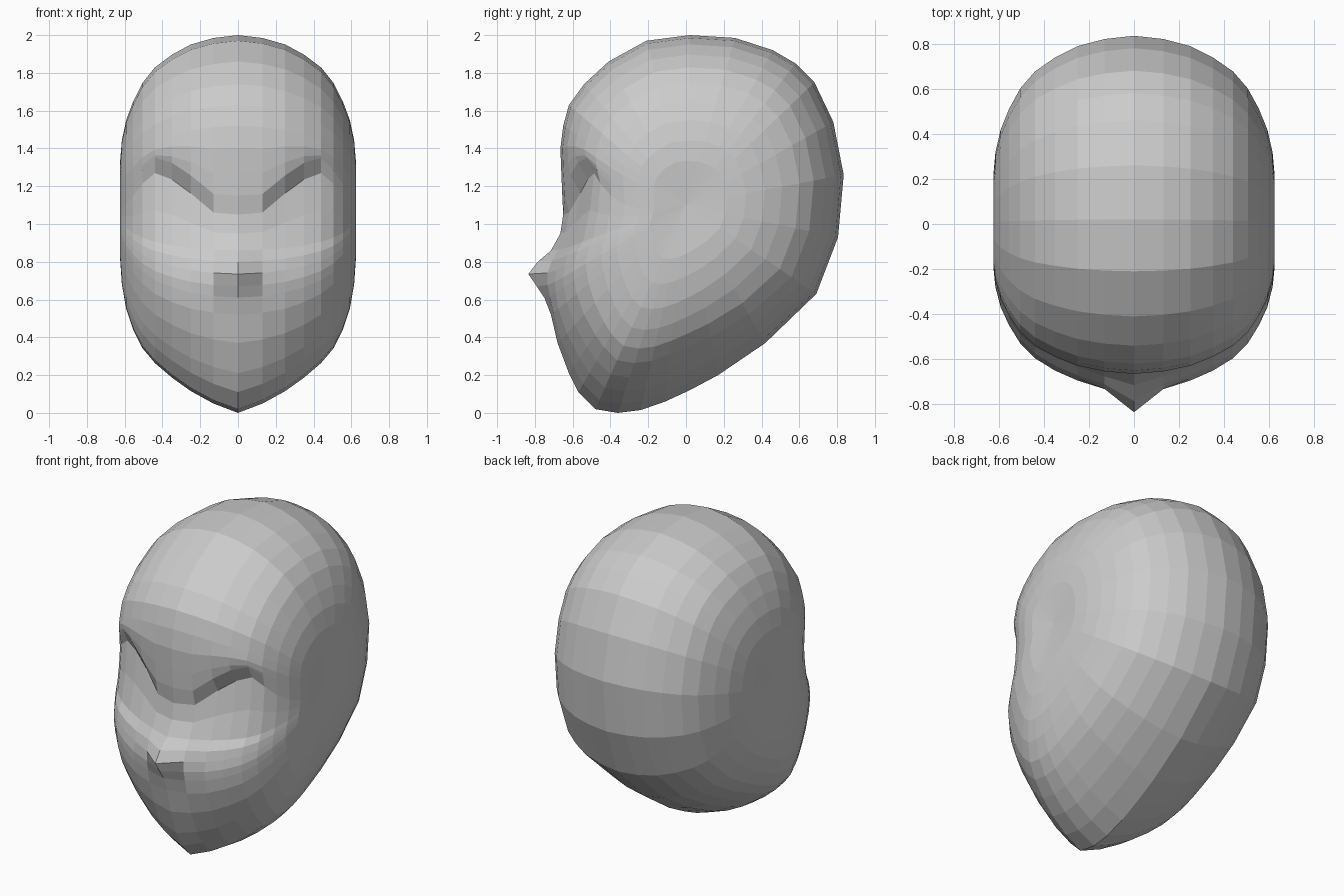
import bpy, bmesh

if "Cube" in bpy.data.objects:
    bpy.data.objects.remove(bpy.data.objects["Cube"])

# Midline side profile (y, z), running from the forehead over the crown to the chin and back up
PROFILE = [
    (-.665, 1.40), (-.65, 1.52), (-.62, 1.63), (-.54, 1.74), (-.41, 1.86), (-.21, 1.97),
    (.02, 2.0), (.26, 1.985), (.46, 1.92), (.58, 1.85), (.68, 1.75), (.78, 1.54),
    (.835, 1.26), (.805, .93), (.69, .63), (.42, .37), (.17, .20), (.02, .12),
    (-.11, .06), (-.24, .015), (-.36, 0), (-.48, .02), (-.57, .11), (-.62, .21),
    (-.68, .37), (-.715, .52), (-.73, .61), (-.735, .67), (-.725, .735), (-.71, .80),
    (-.69, .86), (-.665, .95), (-.65, 1.05), (-.655, 1.15), (-.66, 1.27)]
CENTRE_Z = 1.1

# Side-to-side loops: x, shrink to centre, extra shrink at the jaw, nose, brow lift, eye recess
LOOPS = [
    (0, 0, 0, 1, 0, 0),
    (.13, .017, .028, .18, .01, .02),
    (.25, .055, .05, 0, .11, .055),
    (.35, .115, .055, 0, .18, .055),
    (.44, .19, .05, 0, .21, .04),
    (.505, .28, .03, 0, .15, .015),
    (.555, .39, .01, 0, .08, 0),
    (.592, .50, 0, 0, .03, 0),
    (.615, .62, 0, 0, 0, 0),
    (.624, .74, 0, 0, 0, 0),
    (.616, .89, 0, 0, 0, 0)]

NOSE = {.61: .02, .67: .055, .735: .11, .80: .075, .86: .025}      # forward offset by row
LIFT = {.95: .45, 1.05: 1, 1.15: 1, 1.27: .6, 1.40: .25}           # rows bent up along the brow
RECESS = {.86: .35, .95: .75, 1.05: 1, 1.15: .1}                   # eye socket depth by row


def place(point, loop):
    y, z = point
    x, shrink, jaw, nose, lift, recess = loop
    s = 1 - shrink - jaw * min(1, max(0, (.5 - z) / .4))
    ny, nz = y * s, CENTRE_Z + (z - CENTRE_Z) * s
    if y < -.6:
        ny += recess * RECESS.get(z, 0) - nose * NOSE.get(z, 0)
        nz += lift * LIFT.get(z, 0)
    return x, ny, nz


# Half of the head: concentric loops closed by a flat cap on the side
bm = bmesh.new()
rings = [[bm.verts.new(place(p, loop)) for p in PROFILE] for loop in LOOPS]
n = len(PROFILE)
for a, b in zip(rings, rings[1:]):
    for i in range(n):
        j = (i + 1) % n
        bm.faces.new((a[i], a[j], b[j], b[i]))
hub = bm.verts.new((.61, 0, CENTRE_Z))
for i in range(n):
    bm.faces.new((rings[-1][i], rings[-1][(i + 1) % n], hub))
bmesh.ops.recalc_face_normals(bm, faces=bm.faces)
if sum(f.normal.x * f.calc_area() for f in bm.faces) < 0:
    bmesh.ops.reverse_faces(bm, faces=bm.faces)
mesh = bpy.data.meshes.new("head")
bm.to_mesh(mesh)
bm.free()

# Whole head, mirrored across the midline
head = bpy.data.objects.new("head", mesh)
bpy.context.collection.objects.link(head)
mirror = head.modifiers.new("mirror", 'MIRROR')
mirror.use_axis[0] = True
mirror.use_clip = True
